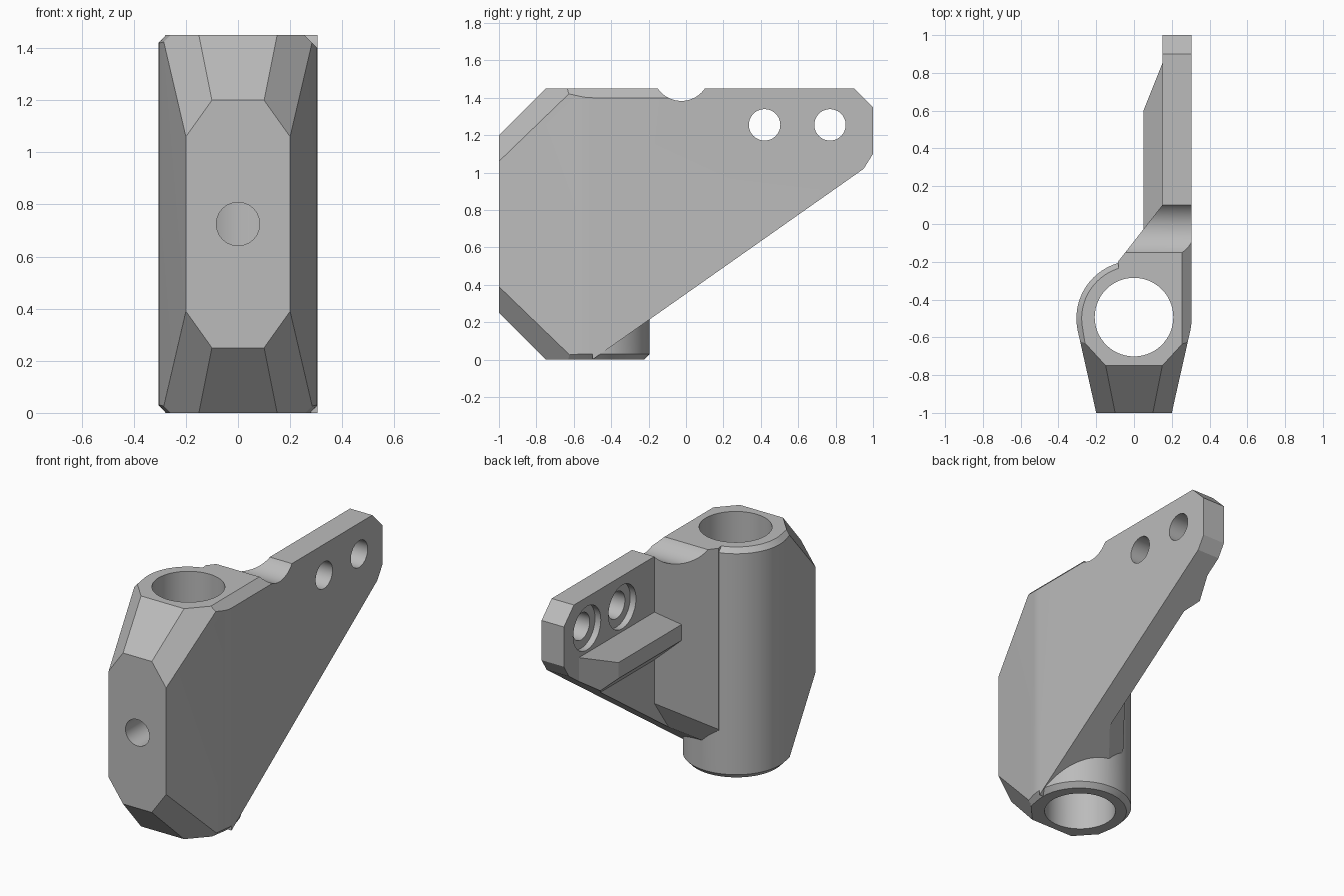
import bpy, bmesh
from math import radians, sin, cos, tau
from mathutils import Vector, Matrix

cube = bpy.data.objects.get("Cube")
if cube:
    bpy.data.objects.remove(cube)

HEIGHT = 1.45
SLOPE = ((0, -0.5, 0), (0, 1.02, -1.45))     # underside of the arm

grey = bpy.data.materials.new("matte grey")
grey.use_nodes = True
grey.diffuse_color = (0.5, 0.5, 0.5, 1)
grey.node_tree.nodes["Principled BSDF"].inputs["Base Color"].default_value = (0.5, 0.5, 0.5, 1)


def finish(bm, name):
    bmesh.ops.recalc_face_normals(bm, faces=bm.faces)
    mesh = bpy.data.meshes.new(name)
    bm.to_mesh(mesh)
    bm.free()
    mesh.materials.append(grey)
    ob = bpy.data.objects.new(name, mesh)
    bpy.context.collection.objects.link(ob)
    return ob


def solid(name, points, planes=()):
    """Convex block around points, trimmed by (point, outward normal) planes."""
    bm = bmesh.new()
    for p in points:
        bm.verts.new(p)
    hull = bmesh.ops.convex_hull(bm, input=bm.verts)
    loose = {g for g in hull["geom_interior"] + hull["geom_unused"]
             if isinstance(g, bmesh.types.BMVert)}
    bmesh.ops.delete(bm, geom=list(loose), context='VERTS')
    for co, no in planes:
        cut = bmesh.ops.bisect_plane(bm, geom=bm.verts[:] + bm.edges[:] + bm.faces[:],
                                     plane_co=co, plane_no=no, clear_outer=True, dist=1e-5)
        rim = [g for g in cut["geom_cut"] if isinstance(g, bmesh.types.BMEdge)]
        if rim:
            bmesh.ops.edgeloop_fill(bm, edges=rim)
    bmesh.ops.dissolve_limit(bm, angle_limit=radians(0.2), verts=bm.verts, edges=bm.edges)
    return finish(bm, name)


def rod(name, axis, centre, radius, length, sides=64):
    """Round cutter along a main axis."""
    turn = {'X': Matrix.Rotation(radians(90), 4, 'Y'),
            'Y': Matrix.Rotation(radians(90), 4, 'X'), 'Z': Matrix()}[axis]
    bm = bmesh.new()
    bmesh.ops.create_cone(bm, cap_ends=True, segments=sides, radius1=radius,
                          radius2=radius, depth=length,
                          matrix=Matrix.Translation(centre) @ turn)
    return finish(bm, name)


def combine(target, other, operation):
    mod = target.modifiers.new(operation, 'BOOLEAN')
    mod.operation, mod.solver, mod.object = operation, 'EXACT', other
    bpy.context.view_layer.objects.active = target
    bpy.ops.object.modifier_apply(modifier=mod.name)
    bpy.data.objects.remove(other)


# Sleeve: round back with bevelled ends, tapering to a flat front
points = []
for z, radius in ((0, 0.277), (0.03, 0.305), (HEIGHT - 0.03, 0.305), (HEIGHT, 0.277)):
    points += [(radius * cos(tau * i / 96), -0.5 + radius * sin(tau * i / 96), z)
               for i in range(96)]
    points += [(-0.2, -1, z), (0.2, -1, z)]

# Front bevels: one sloped face and two corner faces at each end
bevels = []
for end in (1, -1):
    z = HEIGHT / 2 + end * 0.475
    bevels.append(((0, -1, z), (0, -1, end)))
    for side in (1, -1):
        bevels.append(((side * 0.1, -1, z), (side * 0.035, -0.032, end * 0.025)))
body = solid("bracket_body", points, bevels)

# Flat arm plate
profile = [(-0.5, 0), (0.95, 1.02), (1, 1.1), (1, 1.35), (0.9, HEIGHT), (-0.5, HEIGHT)]
arm = solid("arm_plate", [(x, y, z) for x in (0.15, 0.305) for y, z in profile])

# Diagonal web between sleeve and arm, bevelled underneath
plan = [(0.15, 0.1), (0.2, 0.1), (0.2, -0.5), (-0.05, -0.5), (-0.085, -0.2)]
web = solid("web", [(x, y, z) for x, y in plan for z in (0, HEIGHT)],
            [SLOPE, ((0.15, 0.1, 0.525), (-0.0306, 0.048, -0.0336))])

# Stiffening rib along the inner face of the arm
section = [(0.05, 0.9, 0.6), (0.05, 1.0, 0.6), (0.15, 1.1, 0.85),
           (0.15, 0.8, 0.85), (0.2, 1.1, 0.85), (0.2, 0.8, 0.85)]
rib = solid("rib", [(x, y, z) for x, z, end in section for y in (-0.1, end)], [SLOPE])

for part in (arm, web, rib):
    combine(body, part, 'UNION')

# Bore, set-screw hole, top notch and outer top bevel
edge = [(0.245, 1.46), (0.315, 1.39), (0.36, 1.5)]
cutters = [
    rod("bore", 'Z', (0, -0.493, 0.7), 0.208, 2, 96),
    rod("screw_hole", 'Y', (0, -0.85, 0.725), 0.083, 0.6, 48),
    rod("notch", 'X', (0.1, -0.025, 1.535), 0.152, 1, 80),
    solid("edge_bevel", [(x, y, z) for x, z in edge for y in (-0.8, -0.03)]),
]
# Counterbored mounting holes
for y in (0.42, 0.77):
    cutters.append(rod("mount_hole", 'X', (0.22, y, 1.255), 0.084, 0.6, 48))
    cutters.append(rod("counterbore", 'X', (0.14, y, 1.255), 0.137, 0.1, 48))
for cutter in cutters:
    combine(body, cutter, 'DIFFERENCE')

# Smooth the round walls only
bpy.ops.object.select_all(action='DESELECT')
body.select_set(True)
bpy.context.view_layer.objects.active = body
bpy.ops.object.shade_smooth_by_angle(angle=radians(15))
